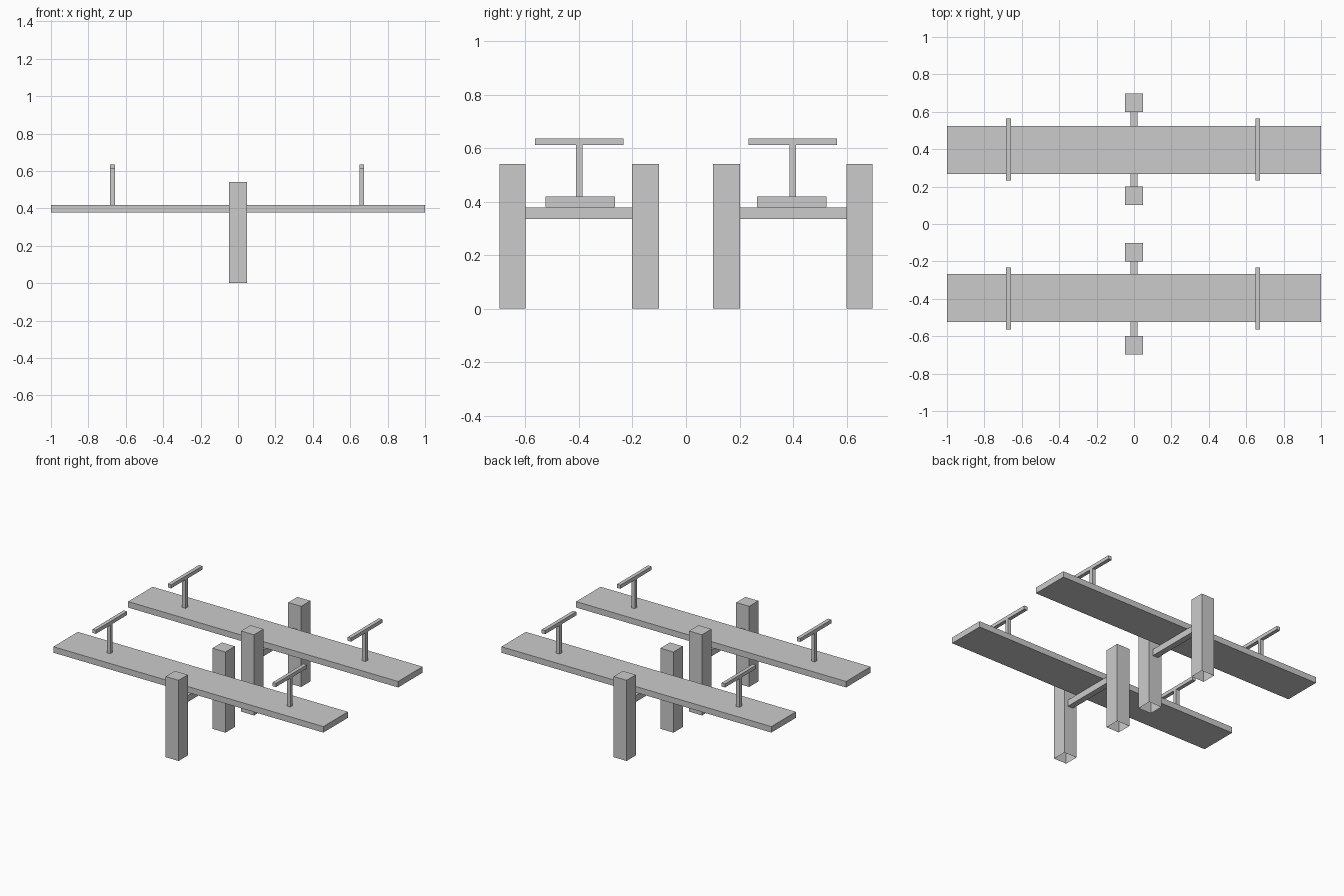
import bpy, bmesh

if "Cube" in bpy.data.objects:
    bpy.data.objects.remove(bpy.data.objects["Cube"])


def box(name, x, y, z, open_axis=None, open_sides=()):
    """Box from (min, max) ranges; faces on open_axis with the given signs are left out."""
    bm = bmesh.new()
    bmesh.ops.create_cube(bm, size=1.0)
    if open_axis is not None:
        gone = [f for f in bm.faces if round(f.normal[open_axis]) in open_sides]
        bmesh.ops.delete(bm, geom=gone, context='FACES')
    for v in bm.verts:
        for i, (lo, hi) in enumerate((x, y, z)):
            v.co[i] = lo if v.co[i] < 0 else hi
    mesh = bpy.data.meshes.new(name)
    bm.to_mesh(mesh)
    bm.free()
    obj = bpy.data.objects.new(name, mesh)
    bpy.context.collection.objects.link(obj)
    return obj


def span(side, lo, hi):
    """Range mirrored to the chosen side of y = 0."""
    return (lo, hi) if side > 0 else (-hi, -lo)


for side, label in ((-1, "front"), (1, "back")):
    # Upright posts, open underneath
    box(f"{label}_inner_post", (-0.048, 0.048), span(side, 0.101, 0.201), (0, 0.54), 2, (-1,))
    box(f"{label}_outer_post", (-0.048, 0.048), span(side, 0.6, 0.697), (0, 0.54), 2, (-1,))

    # Pivot bar running between the posts
    box(f"{label}_pivot_bar", (-0.02, 0.02), span(side, 0.201, 0.6), (0.335, 0.378), 1, (-1, 1))

    # Seesaw plank
    box(f"{label}_plank", (-1, 1), span(side, 0.266, 0.525), (0.379, 0.419))

    # T-shaped handles near both ends
    for x, end in ((-0.671, "left"), (0.662, "right")):
        xr = (x - 0.0125, x + 0.0125)
        box(f"{label}_{end}_handle_stem", xr, span(side, 0.386, 0.41), (0.419, 0.611), 2, (-1, 1))
        box(f"{label}_{end}_handle_grip", xr, span(side, 0.233, 0.563), (0.611, 0.635))
